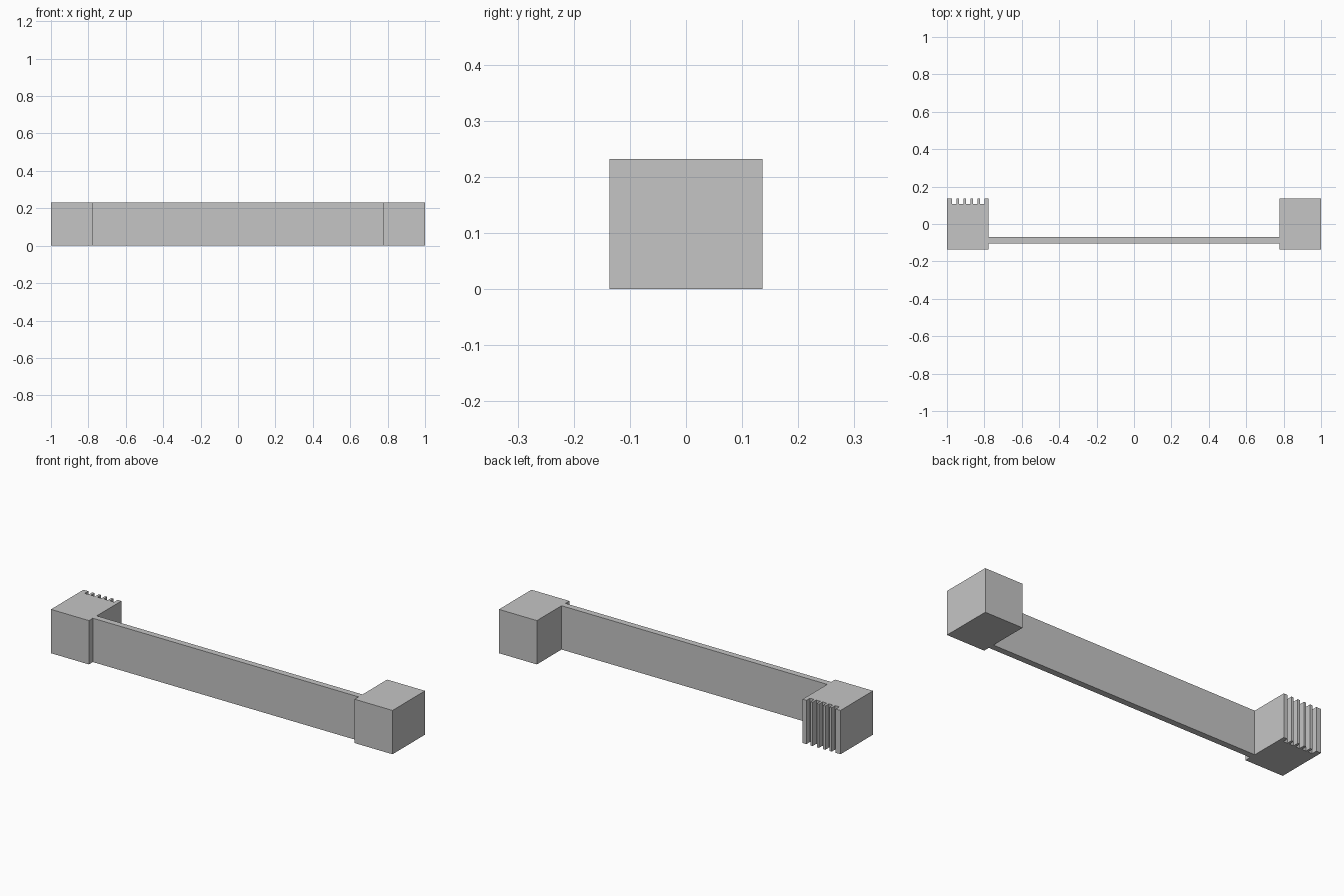
import bpy
import bmesh

cube = bpy.data.objects.get("Cube")
if cube:
    bpy.data.objects.remove(cube)

HEIGHT = 0.232
DEPTH = 0.136   # half depth of the end blocks
INNER = 0.778   # where the blocks meet the bar

grey = bpy.data.materials.new("light grey")
grey.use_nodes = True
COLOR = (0.56, 0.56, 0.56, 1)
grey.diffuse_color = COLOR
grey.node_tree.nodes["Principled BSDF"].inputs["Base Color"].default_value = COLOR


def extrude_outline(name, outline):
    """Upright solid from a counter-clockwise plan outline."""
    bm = bmesh.new()
    base = bm.faces.new([bm.verts.new((x, y, 0)) for x, y in outline])
    top = bmesh.ops.extrude_face_region(bm, geom=[base], use_keep_orig=True)["geom"]
    bmesh.ops.translate(bm, vec=(0, 0, HEIGHT),
                        verts=[g for g in top if isinstance(g, bmesh.types.BMVert)])
    bmesh.ops.recalc_face_normals(bm, faces=bm.faces)
    mesh = bpy.data.meshes.new(name)
    bm.to_mesh(mesh)
    bm.free()
    mesh.materials.append(grey)
    obj = bpy.data.objects.new(name, mesh)
    bpy.context.collection.objects.link(obj)


def rectangle(x0, x1, y0, y1):
    return [(x0, y0), (x1, y0), (x1, y1), (x0, y1)]


# Plain end block and the thin connecting bar
extrude_outline("left_block", rectangle(INNER, 1, -DEPTH, DEPTH))
extrude_outline("connecting_bar", rectangle(-INNER, INNER, -0.103, -0.07))

# Grooved end block: five upright slots cut into its back
SLOTS, PITCH, SLOT_WIDTH, SLOT_FLOOR = 5, 0.037, 0.024, 0.106
FIRST_SLOT = -0.972
outline = [(-1, -DEPTH), (-INNER, -DEPTH), (-INNER, DEPTH)]
for i in reversed(range(SLOTS)):
    a = FIRST_SLOT + i * PITCH
    b = a + SLOT_WIDTH
    outline += [(b, DEPTH), (b, SLOT_FLOOR), (a, SLOT_FLOOR), (a, DEPTH)]
outline.append((-1, DEPTH))
extrude_outline("right_grooved_block", outline)
